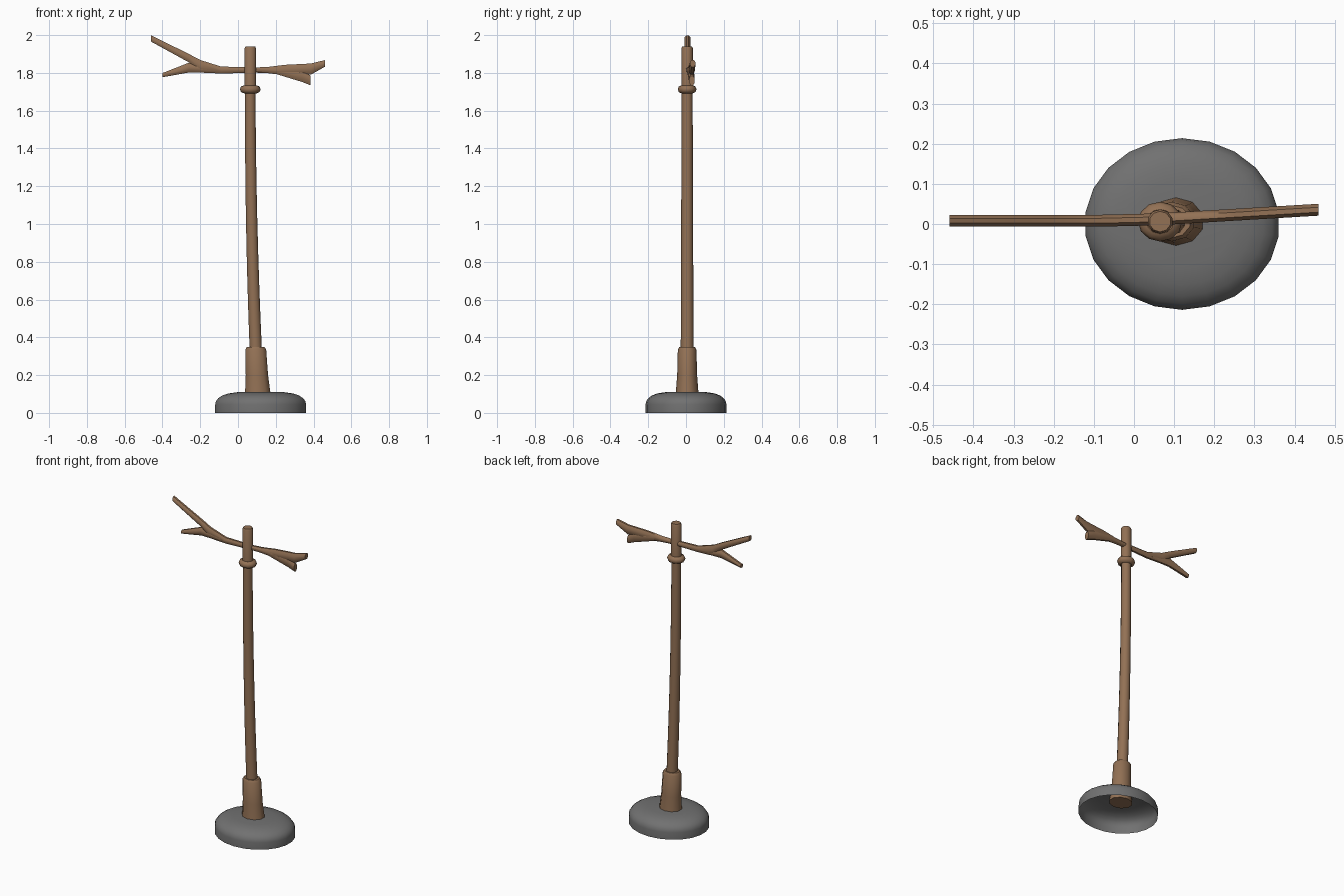
import bpy, bmesh
from math import cos, sin, pi, tau
from mathutils import Vector

cube = bpy.data.objects.get("Cube")
if cube:
    bpy.data.objects.remove(cube, do_unlink=True)


def material(name, red, green, blue):
    mat = bpy.data.materials.new(name)
    mat.use_nodes = True
    colour = (red, green, blue, 1)
    mat.diffuse_color = colour
    mat.node_tree.nodes["Principled BSDF"].inputs["Base Color"].default_value = colour
    return mat


wood = material("brown wood", .29, .165, .09)
stone = material("grey stone", .165, .165, .165)


def finish(part, name, mat):
    """Name, colour and smooth one part, keeping its sharp edges."""
    part.name = part.data.name = name
    part.data.materials.append(mat)
    bpy.ops.object.select_all(action="DESELECT")
    part.select_set(True)
    bpy.context.view_layer.objects.active = part
    bpy.ops.object.shade_smooth_by_angle(angle=pi / 4)


def loft(name, mat, rings, sides, open_start=False):
    """Skin a series of ovals, each given as centre, first and second half axis."""
    bm = bmesh.new()
    angles = [tau * (side + .5) / sides for side in range(sides)]
    loops = [[bm.verts.new(centre + first * cos(angle) + second * sin(angle))
              for angle in angles] for centre, first, second in rings]
    for lower, upper in zip(loops, loops[1:]):
        for side in range(sides):
            before = side - 1
            bm.faces.new((lower[before], lower[side], upper[side], upper[before]))
    bm.faces.new(loops[-1])
    if not open_start:
        bm.faces.new(reversed(loops[0]))
    mesh = bpy.data.meshes.new(name)
    bm.to_mesh(mesh)
    bm.free()
    part = bpy.data.objects.new(name, mesh)
    bpy.context.collection.objects.link(part)
    finish(part, name, mat)


def pole_axis(height):
    """Centre of the crooked pole, which leans over towards its foot."""
    lean = max(0, 1 - height / 1.7) ** 2
    return Vector((.065 + .045 * lean, .006, height))


def pole_part(name, profile, depth):
    """Round part following the pole, from pairs of height and radius."""
    rings = [(pole_axis(height), Vector((radius, 0, 0)), Vector((0, radius * depth, 0)))
             for height, radius in profile]
    loft(name, wood, rings, sides=10)


def branch(name, points):
    """Flat limb from points of distance sideways, rise and half height."""
    thickness = Vector((0, .016, 0))
    rings = []
    for across, rise, half_height in points:
        centre = Vector((across, .008 + .06 * max(across, 0), branch_height + rise))
        rings.append((centre, thickness, Vector((0, 0, half_height))))
    if across < 0:
        rings.reverse()
    loft(name, wood, rings, sides=8)


# Hollow stone foot: a straight rim that rounds over into a flat top
foot_radius, foot_depth, rim, dome = .243, .88, .045, .067
foot_centre = Vector((.12, 0, 0))
foot_rings = []
steps = 6
for step in range(-1, steps):
    turn = max(step, 0) / steps * pi / 2
    radius = foot_radius * cos(turn) ** .5
    height = rim + dome * sin(turn) if step >= 0 else 0
    foot_rings.append((foot_centre + Vector((0, 0, height)),
                       Vector((radius, 0, 0)), Vector((0, radius * foot_depth, 0))))
loft("stone_foot", stone, foot_rings, sides=22, open_start=True)

# Thick sleeve, long crooked pole and the post on top
pole_part("pole_sleeve", [(.08, .073), (.2, .062), (.335, .058), (.35, .048)], depth=.85)
pole_sections = 8
pole_part("pole", [(.33 + 1.4 * section / pole_sections,
                    .034 - .005 * section / pole_sections)
                   for section in range(pole_sections + 1)], depth=1)
pole_part("top_post", [(1.7, .032), (1.93, .032), (1.94, .027)], depth=.95)

# Rounded collar below the post
bpy.ops.mesh.primitive_torus_add(major_segments=12, minor_segments=8, major_radius=.034,
                                 minor_radius=.021, location=pole_axis(1.713))
collar = bpy.context.object
collar.scale.y = .9
finish(collar, "collar", wood)

# Forked branches on both sides
branch_height = 1.815
branch("right_branch", [(.06, 0, .016), (-.09, 0, .02), (-.2, .02, .036),
                        (-.26, .063, .024), (-.46, .167, .018)])
branch("right_branch_prong", [(-.12, 0, .015), (-.26, .013, .028), (-.4, -.027, .012)])
branch("left_branch", [(.07, 0, .014), (.16, 0, .018), (.25, 0, .03),
                       (.385, .005, .032), (.46, .035, .019)])
branch("left_branch_prong", [(.2, 0, .022), (.34, -.03, .036), (.385, -.056, .027)])
